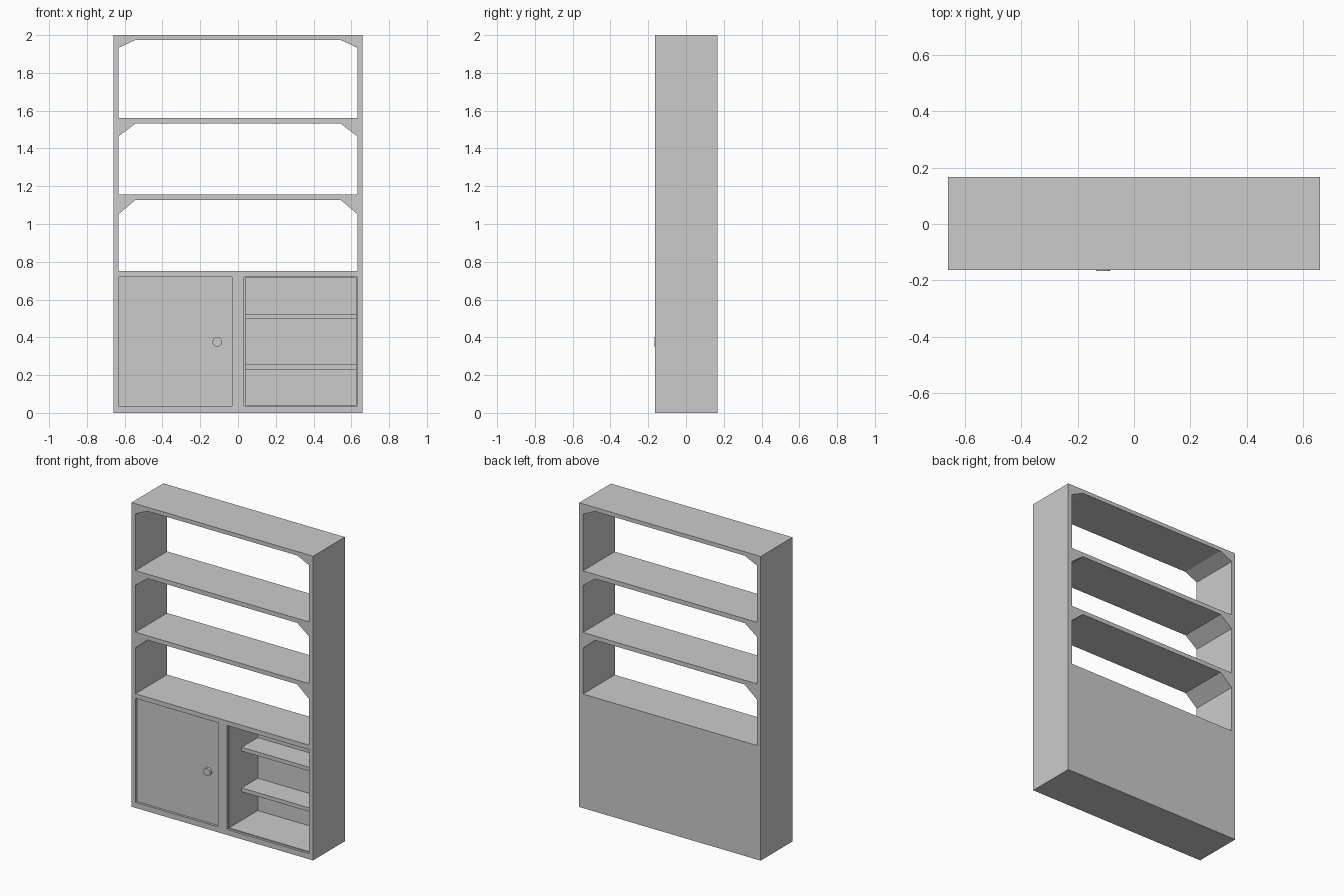
import bpy, bmesh, math
from mathutils import Matrix

if "Cube" in bpy.data.objects:
    bpy.data.objects.remove(bpy.data.objects["Cube"])

FRONT, BACK = -0.163, 0.167     # depth of the carcass
HALF, INNER = 0.66, 0.632       # outer and inner half widths


def prism(name, profile, y0, y1):
    """Extrude an (x, z) outline from y0 to y1."""
    bm = bmesh.new()
    face = bm.faces.new([bm.verts.new((x, y0, z)) for x, z in profile])
    out = bmesh.ops.extrude_face_region(bm, geom=[face])
    moved = [g for g in out["geom"] if isinstance(g, bmesh.types.BMVert)]
    bmesh.ops.translate(bm, verts=moved, vec=(0, y1 - y0, 0))
    bmesh.ops.recalc_face_normals(bm, faces=bm.faces)
    mesh = bpy.data.meshes.new(name)
    bm.to_mesh(mesh)
    bm.free()
    obj = bpy.data.objects.new(name, mesh)
    bpy.context.collection.objects.link(obj)
    return obj


def board(name, x0, x1, z0, z1, y0=FRONT, y1=BACK):
    return prism(name, [(x0, z0), (x1, z0), (x1, z1), (x0, z1)], y0, y1)


def braced_shelf(name, z0, z1, drop, width=0.088):
    """Full-depth shelf with sloping corner brackets underneath."""
    right = [(INNER, z1), (INNER, z0 - drop), (INNER - width, z0)]
    left = [(-x, z) for x, z in reversed(right)]
    return prism(name, right + left, FRONT, BACK)


# Side panels
board("left_side", -HALF, -INNER, 0, 2)
board("right_side", INNER, HALF, 0, 2)

# Open shelves
braced_shelf("top_panel", 1.974, 2.0, 0.041)
braced_shelf("upper_shelf", 1.531, 1.56, 0.067)
braced_shelf("middle_shelf", 1.127, 1.155, 0.075)

# Lower cabinet carcass
Z0, Z1 = 0.036, 0.72
board("cabinet_base", -INNER, INNER, 0, Z0)
board("cabinet_top", -INNER, INNER, Z1, 0.75)
board("cabinet_divider", -0.033, 0.033, Z0, Z1)
board("cabinet_back", -INNER, INNER, Z0, Z1, 0.15, BACK)

# Recessed lining and half-depth shelves in each bay
T, LIP = 0.006, FRONT + 0.015
for side, a, b in (("left", -INNER, -0.033), ("right", 0.033, INNER)):
    board(side + "_lining_inner", a, a + T, Z0, Z1, LIP, 0.15)
    board(side + "_lining_outer", b - T, b, Z0, Z1, LIP, 0.15)
    board(side + "_lining_floor", a + T, b - T, Z0, Z0 + T, LIP, 0.15)
    board(side + "_lining_ceiling", a + T, b - T, Z1 - T, Z1, LIP, 0.15)
    for level, z in (("low", 0.23), ("high", 0.497)):
        board(f"{side}_{level}_shelf", a + T, b - T, z, z + 0.025, -0.017, 0.15)

# Door set into the left bay
G = 0.005
board("door", -INNER + G, -0.033 - G, Z0 + G, Z1 - G, FRONT + 0.013, FRONT + 0.033)

# Round door knob
bm = bmesh.new()
bmesh.ops.create_cone(bm, cap_ends=True, segments=32, radius1=0.025, radius2=0.025,
                      depth=0.018,
                      matrix=Matrix.Translation((-0.11, -0.158, 0.376))
                      @ Matrix.Rotation(math.pi / 2, 4, "X"))
mesh = bpy.data.meshes.new("door_knob")
bm.to_mesh(mesh)
bm.free()
knob = bpy.data.objects.new("door_knob", mesh)
bpy.context.collection.objects.link(knob)
bpy.context.view_layer.objects.active = knob
knob.select_set(True)
bpy.ops.object.shade_smooth_by_angle()
